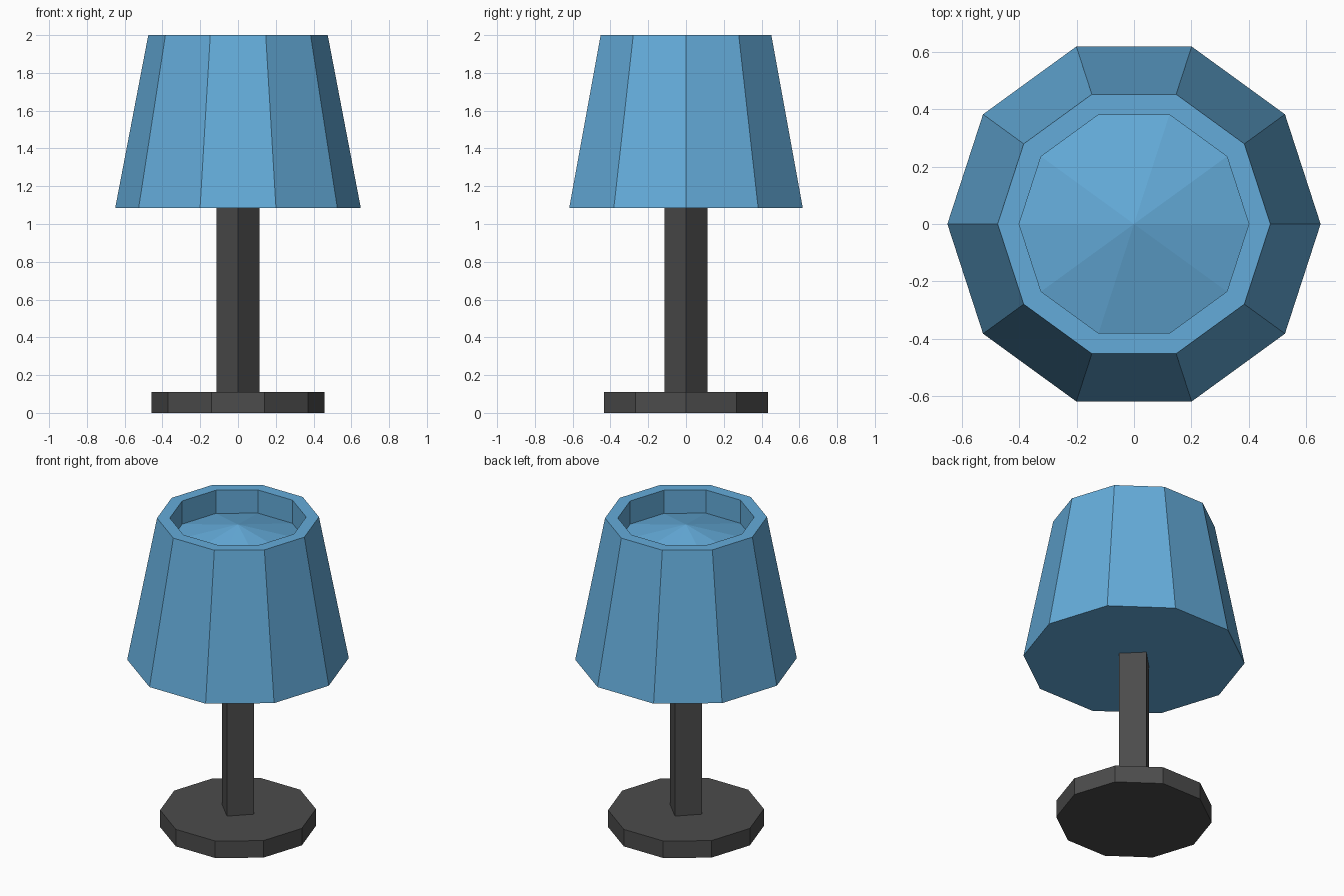
import bpy, math

if "Cube" in bpy.data.objects:
    bpy.data.objects.remove(bpy.data.objects["Cube"])


def material(name, rgb):
    m = bpy.data.materials.new(name)
    m.diffuse_color = (*rgb, 1.0)
    m.use_nodes = True
    m.node_tree.nodes["Principled BSDF"].inputs["Base Color"].default_value = m.diffuse_color
    return m


blue = material("shade blue", (0.127, 0.41, 0.70))
dark = material("dark grey", (0.072, 0.072, 0.072))


def lathe(name, profile, sides, mat):
    """Faceted solid of revolution from (radius, z), listed bottom to top; closed at both ends.
    Radius 0 at the end makes a single apex."""
    verts, rings, faces = [], [], []
    for r, z in profile:
        n = sides if r > 0 else 1
        start = len(verts)
        for i in range(n):
            a = 2 * math.pi * i / sides
            verts.append((r * math.cos(a), r * math.sin(a), z))
        rings.append([start + i % n for i in range(sides)])
    for lo, hi in zip(rings, rings[1:]):
        for i in range(sides):
            j = (i + 1) % sides
            if hi[i] == hi[j]:
                faces.append((lo[i], lo[j], hi[i]))
            else:
                faces.append((lo[i], lo[j], hi[j], hi[i]))
    faces.append(rings[0][::-1])
    if profile[-1][0] > 0:
        faces.append(rings[-1])
    mesh = bpy.data.meshes.new(name)
    mesh.from_pydata(verts, [], faces)
    mesh.materials.append(mat)
    mesh.update()
    obj = bpy.data.objects.new(name, mesh)
    bpy.context.collection.objects.link(obj)
    return obj


# Ten-sided foot
lathe("base", [(0.457, 0.0), (0.457, 0.11)], 10, dark)
# Square post, corners facing the axes
lathe("post", [(0.113, 0.11), (0.113, 1.085)], 4, dark)
# Tapered shade with a recessed top and a shallow cone inside it
lathe("lamp_shade", [(0.65, 1.085), (0.475, 2.0), (0.40, 2.0),
                     (0.40, 1.85), (0.0, 1.955)], 10, blue)
